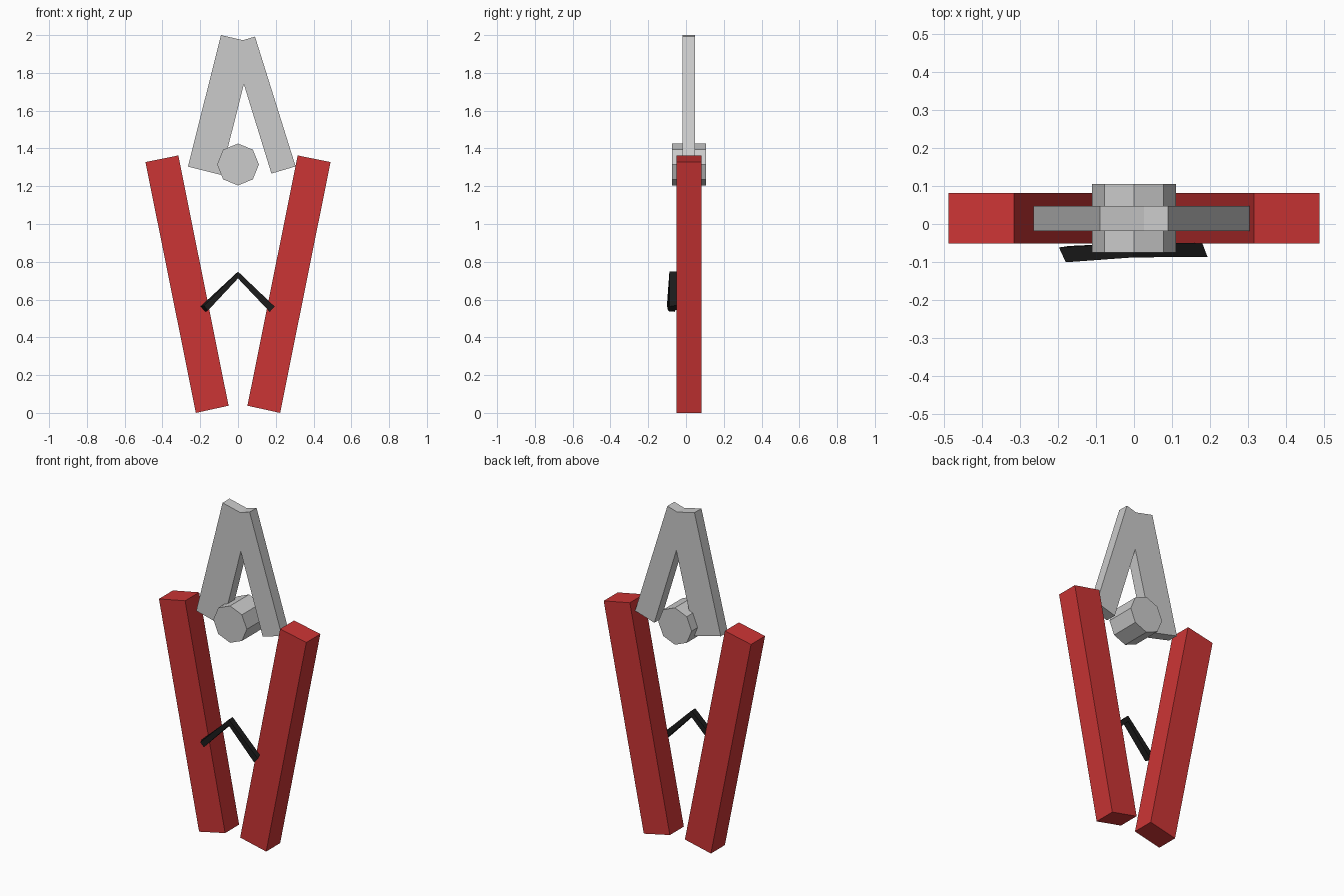
import bpy
import bmesh
import math

if "Cube" in bpy.data.objects:
    bpy.data.objects.remove(bpy.data.objects["Cube"])


def material(name, rgb):
    m = bpy.data.materials.new(name)
    m.diffuse_color = (*rgb, 1)
    m.use_nodes = True
    m.node_tree.nodes["Principled BSDF"].inputs["Base Color"].default_value = m.diffuse_color
    return m


def loft(name, sections, mat=None):
    """Solid skin through equally sized rings of points, capped at both ends."""
    bm = bmesh.new()
    rings = [[bm.verts.new(p) for p in ring] for ring in sections]
    n = len(rings[0])
    for a, b in zip(rings, rings[1:]):
        for i in range(n):
            j = (i + 1) % n
            bm.faces.new((a[i], a[j], b[j], b[i]))
    bm.faces.new(rings[0])
    bm.faces.new(rings[-1])
    bmesh.ops.recalc_face_normals(bm, faces=bm.faces)
    mesh = bpy.data.meshes.new(name)
    bm.to_mesh(mesh)
    bm.free()
    ob = bpy.data.objects.new(name, mesh)
    bpy.context.collection.objects.link(ob)
    if mat:
        mesh.materials.append(mat)
    return ob


def plate(name, outline, y0, y1, mat=None):
    """Front-view outline extruded along y."""
    return loft(name, [[(x, y, z) for x, z in outline] for y in (y0, y1)], mat)


red = material("red_grip", (0.6, 0.035, 0.035))
black = material("black_spring", (0.012, 0.012, 0.012))

# Splayed handles
handle = [(0.05, 0.038), (0.223, 0.0), (0.49, 1.328), (0.316, 1.363)]
for side, s in (("left", -1), ("right", 1)):
    plate(side + "_handle", [(s * x, z) for x, z in handle], -0.051, 0.082, red)

# Jaws: two slanted bars meeting at the tip
jaws = [(-0.265, 1.304), (-0.09, 1.26), (0.031, 1.74), (0.177, 1.267),
        (0.305, 1.305), (0.09, 1.992), (0.026, 1.973), (-0.09, 2.0)]
plate("jaws", jaws, -0.018, 0.048)

# Octagonal pivot bolt
octagon = [(0.111 * math.cos(k * math.pi / 4), 1.315 + 0.111 * math.sin(k * math.pi / 4))
           for k in range(8)]
plate("pivot", octagon, -0.075, 0.105)

# Bent return spring
loft("spring", [
    [(-0.18, -0.101, 0.568), (-0.198, -0.062, 0.564), (-0.172, -0.058, 0.535), (-0.16, -0.095, 0.541)],
    [(0, -0.088, 0.748), (0, -0.05, 0.748), (0, -0.05, 0.712), (0, -0.088, 0.712)],
    [(0.194, -0.087, 0.563), (0.18, -0.05, 0.57), (0.16, -0.05, 0.545), (0.168, -0.087, 0.535)],
], black)
